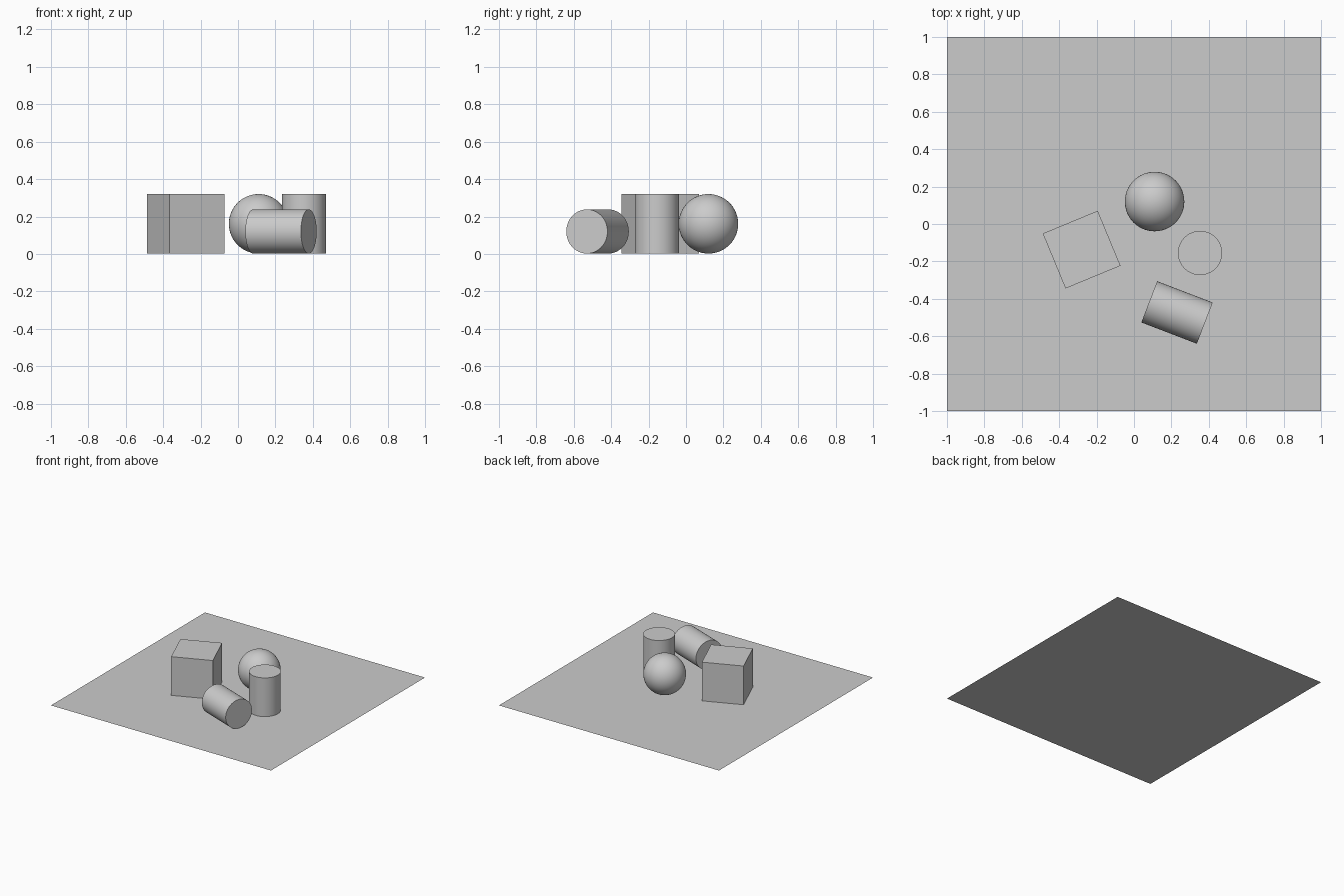
import bpy
from math import radians, pi

if "Cube" in bpy.data.objects:
    bpy.data.objects.remove(bpy.data.objects["Cube"])

SIZE = 0.318   # common height / length of the solids
RADIUS = 0.118  # both cylinders


def finish(name, smooth=False):
    obj = bpy.context.object
    obj.name = name
    if smooth:
        bpy.ops.object.shade_smooth_by_angle(angle=radians(30))
    return obj


def cylinder(name, location, rotation=(0, 0, 0)):
    bpy.ops.mesh.primitive_cylinder_add(vertices=64, radius=RADIUS, depth=SIZE,
                                        location=location, rotation=rotation)
    return finish(name, True)


# flat floor sheet
bpy.ops.mesh.primitive_plane_add(size=2)
finish("floor")

# turned cube
bpy.ops.mesh.primitive_cube_add(size=SIZE, location=(-0.28, -0.137, SIZE / 2 + 0.002),
                                rotation=(0, 0, radians(22.5)))
finish("cube")

# ball
bpy.ops.mesh.primitive_uv_sphere_add(segments=64, ring_count=32, radius=SIZE / 2,
                                     location=(0.11, 0.12, SIZE / 2 + 0.002))
finish("ball", True)

# standing and lying cylinders
cylinder("standing_cylinder", (0.353, -0.155, SIZE / 2 + 0.002))
cylinder("lying_cylinder", (0.23, -0.473, RADIUS + 0.002), (0, pi / 2, radians(-21)))
